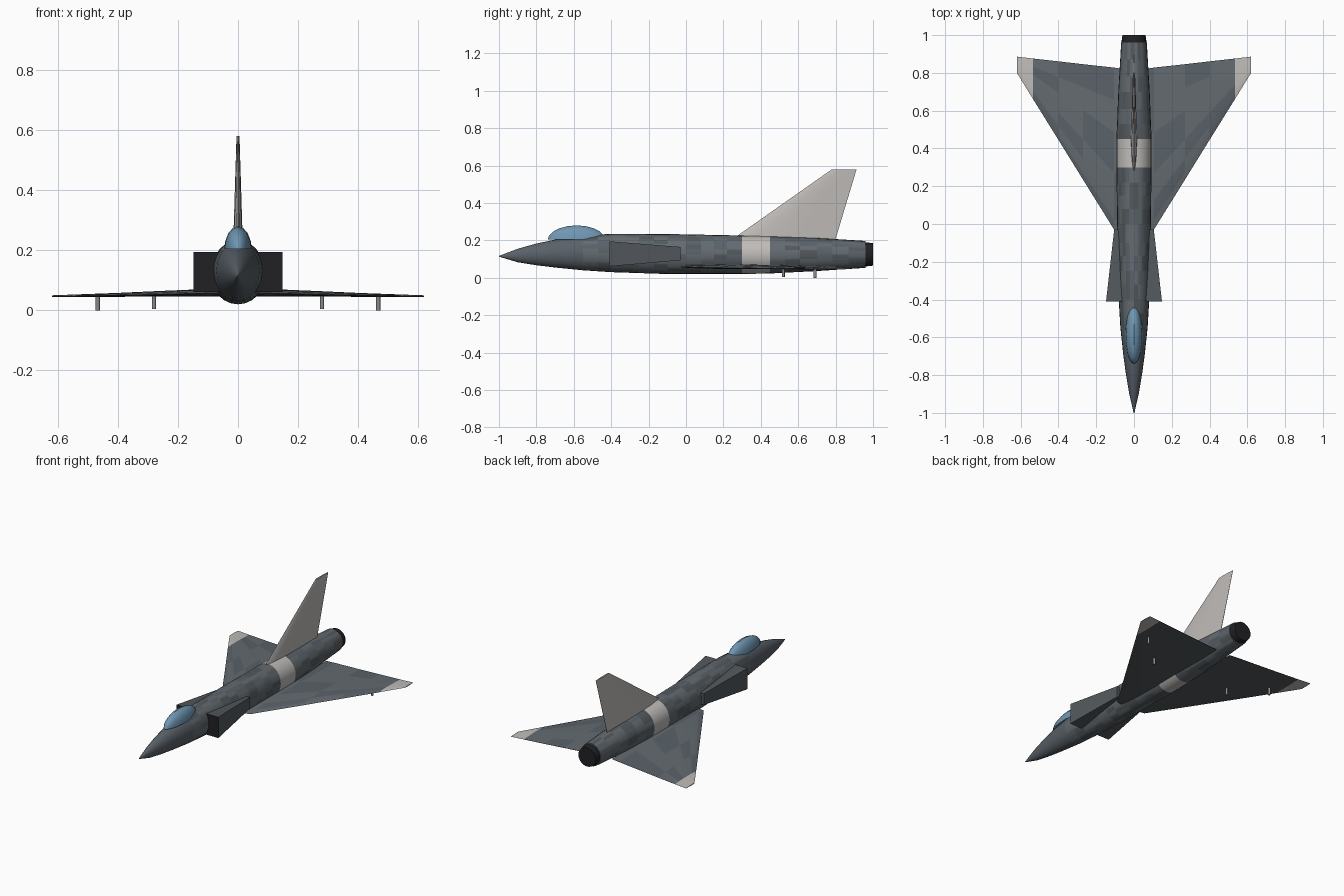
import bpy, bmesh, math, random
from mathutils import Matrix

if "Cube" in bpy.data.objects:
    bpy.data.objects.remove(bpy.data.objects["Cube"])

random.seed(4)


def mat(name, r, g, b):
    m = bpy.data.materials.new(name)
    m.diffuse_color = (r, g, b, 1)
    m.use_nodes = True
    m.node_tree.nodes["Principled BSDF"].inputs["Base Color"].default_value = m.diffuse_color
    return m


GREY = mat("camo_mid", .125, .145, .16)
BLUE = mat("camo_blue", .10, .12, .14)
DARK = mat("camo_dark", .085, .098, .108)
PALE = mat("pale_marking", .52, .50, .48)
BLACK = mat("black_metal", .015, .015, .018)
GLASS = mat("canopy_glass", .16, .31, .45)
STEEL = mat("pylon_grey", .25, .26, .27)


def finish(name, bm, mats, angle=35):
    bmesh.ops.recalc_face_normals(bm, faces=bm.faces)
    me = bpy.data.meshes.new(name)
    bm.to_mesh(me)
    bm.free()
    ob = bpy.data.objects.new(name, me)
    bpy.context.collection.objects.link(ob)
    for m in mats:
        me.materials.append(m)
    bpy.ops.object.select_all(action='DESELECT')
    ob.select_set(True)
    bpy.context.view_layer.objects.active = ob
    bpy.ops.object.shade_smooth_by_angle(angle=math.radians(angle))
    return ob


def loft(name, rings, mats, paint=lambda i, j: 0, angle=35, cap=(0, 0)):
    """Skin a list of equal rings; paint(ring, side) picks the material."""
    bm = bmesh.new()
    vs = [[bm.verts.new(p) for p in r] for r in rings]
    n = len(rings[0])
    for i in range(len(vs) - 1):
        for j in range(n):
            k = (j + 1) % n
            f = bm.faces.new((vs[i][j], vs[i][k], vs[i + 1][k], vs[i + 1][j]))
            f.material_index = paint(i, j)
    for ring, m in ((vs[0], cap[0]), (vs[-1], cap[1])):
        bm.faces.new(ring).material_index = m
    return finish(name, bm, mats, angle)


def ellipse(y, w, zb, zt, n=24):
    c, h = (zb + zt) / 2, (zt - zb) / 2
    return [(w * math.cos(2 * math.pi * k / n), y, c + h * math.sin(2 * math.pi * k / n))
            for k in range(n)]


# Fuselage: (y, half width, bottom, top)
PROFILE = [(-1, .002, .113, .117), (-.9, .025, .083, .155), (-.8, .042, .067, .183),
           (-.7, .056, .055, .204), (-.55, .072, .040, .225), (-.4, .081, .030, .235),
           (-.1, .088, .020, .234), (.3, .093, .020, .226), (.45, .093, .023, .223),
           (.7, .083, .036, .213), (.96, .068, .053, .197)]


def section(y):
    for a, b in zip(PROFILE, PROFILE[1:]):
        if y <= b[0] + 1e-6:
            t = (y - a[0]) / (b[0] - a[0])
            return ellipse(y, *(p + (q - p) * t for p, q in zip(a[1:], b[1:])))


ys = [-1, -.95, -.9, -.85, -.8, -.75, -.7, -.62, -.55, -.47, -.4, -.32, -.25, -.17, -.1, 0,
      .08, .15, .22, .3, .375, .45, .53, .61, .7, .78, .87, .96]


def fuselage_paint(i, j):
    if .29 < ys[i] < .44:
        return 3
    return random.choice((0, 0, 1, 2)) if ys[i] > -.6 else 1


loft("fuselage", [section(y) for y in ys], [GREY, BLUE, DARK, PALE], fuselage_paint)

# Exhaust nozzle
loft("exhaust_nozzle", [ellipse(.95, .066, .061, .189), ellipse(.965, .066, .061, .189),
                        ellipse(1, .061, .065, .185)], [BLACK])

# Canopy: ellipsoid cut flat along its sill
bm = bmesh.new()
bmesh.ops.create_uvsphere(bm, u_segments=16, v_segments=10, radius=1)
bmesh.ops.transform(bm, verts=bm.verts, matrix=Matrix.Translation((0, -.585, .2))
                    @ Matrix.Diagonal((.046, .155, .08, 1)) @ Matrix.Rotation(math.pi / 2, 4, 'X'))
cut = bmesh.ops.bisect_plane(bm, geom=bm.verts[:] + bm.edges[:] + bm.faces[:],
                             plane_co=(0, 0, .204), plane_no=(0, 0, 1), clear_inner=True)
bmesh.ops.holes_fill(bm, edges=[e for e in bm.edges if e.is_boundary])
finish("canopy", bm, [GLASS])

# Airfoil outline: chord fraction, thickness fraction
HALF = [(.0, 0), (.06, .45), (.18, .82), (.35, 1), (.6, .75), (.8, .4), (1, .06)]

for side, tag in ((-1, "left"), (1, "right")):
    # Delta wing: (x, leading edge, trailing edge, mid z, thickness up, thickness down)
    stations = [(.05, -.04, .82, .058, .014, .012), (.105, -.03, .828, .057, .014, .011),
                (.27, .235, .846, .053, .011, .007), (.40, .445, .861, .050, .008, .005),
                (.535, .662, .876, .048, .005, .003), (.62, .80, .886, .047, .003, .002)]
    rings = []
    for x, le, te, z, up, dn in stations:
        top = [(side * x, le + c * (te - le), z + t * up) for c, t in HALF]
        low = [(side * x, le + c * (te - le), z - t * dn) for c, t in HALF[:0:-1]]
        rings.append(top + low)

    def wing_paint(i, j):
        if i == 4:
            return 3
        return random.choice((0, 0, 1)) if j < 6 else 2

    loft(tag + "_wing", rings, [GREY, BLUE, DARK, PALE], wing_paint, cap=(0, 3))

    # Air intake: box tapering back into the fuselage, black mouth
    def box(y, xo, zb, zt):
        return [(side * .04, y, zb), (side * xo, y, zb), (side * xo, y, zt), (side * .04, y, zt)]

    loft(tag + "_intake", [box(-.41, .148, .061, .195), box(-.03, .105, .093, .165)],
         [DARK, BLACK], cap=(1, 0))

    # Underwing pylons
    for name, x, y, z in (("inner", .28, .52, .004), ("outer", .467, .69, 0)):
        ring = [[(side * x + .007 * math.cos(a * math.pi / 6), y + .008 * math.sin(a * math.pi / 6), h)
                 for a in range(12)] for h in (z, .05)]
        loft(f"{tag}_{name}_pylon", ring, [STEEL])

# Tail fin: (z, leading edge, trailing edge, half thickness)
rings = []
for z, le, te, w in ((.19, .225, .793, .017), (.225, .275, .805, .016), (.58, .78, .912, .005)):
    a = [(t * w, le + c * (te - le), z) for c, t in HALF]
    b = [(-t * w, le + c * (te - le), z) for c, t in HALF[:0:-1]]
    rings.append(a + b)
loft("tail_fin", rings, [PALE])
